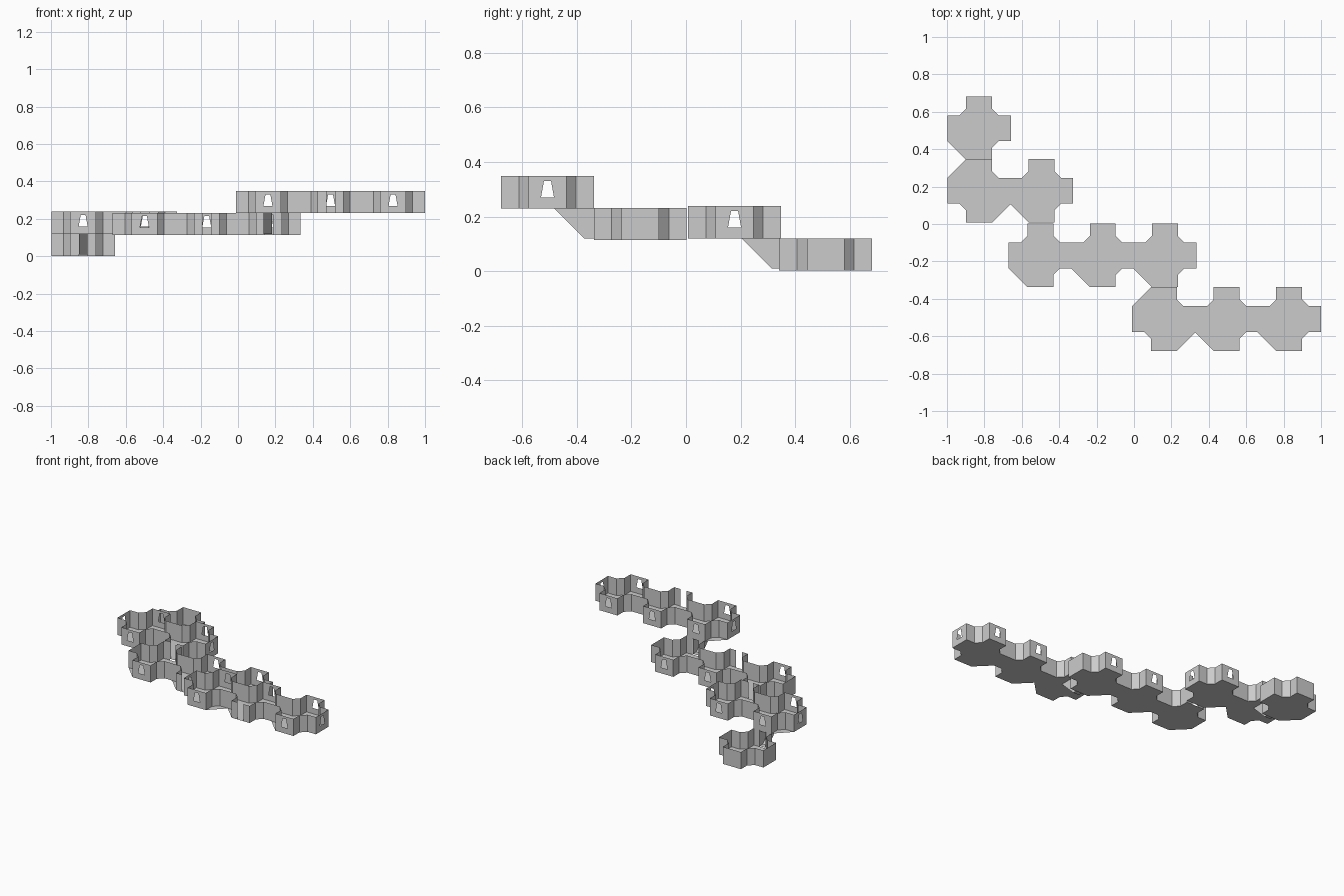
import bpy, bmesh, math
from mathutils import Matrix, Vector

cube = bpy.data.objects.get("Cube")
if cube:
    bpy.data.objects.remove(cube, do_unlink=True)

stone = bpy.data.materials.new("grey_stone")
stone.use_nodes = True
GREY = (0.6, 0.6, 0.6, 1)
stone.diffuse_color = GREY
stone.node_tree.nodes["Principled BSDF"].inputs["Base Color"].default_value = GREY

REACH, ARM, NECK = 0.17, 0.069, 0.105   # arm length, arm half width, chamfer start
TALL = 0.118                            # wall height
SLOT = 0.0225                           # half width of doors and chutes
STAIR = 0.025                           # where the stair hole begins

# opening: bottom half width, top half width, sill, head
OPENINGS = {
    "window": (0.024, 0.013, 0.04, 0.1),
    "notch": (SLOT, SLOT, 0, TALL),
    "doorway": (SLOT, SLOT, 0, 0.108),
}


def face(bm, points):
    bm.faces.new([bm.verts.new(p) for p in points])


def finish(bm, name, location):
    bmesh.ops.remove_doubles(bm, verts=bm.verts, dist=0.0001)
    mesh = bpy.data.meshes.new(name)
    bm.to_mesh(mesh)
    bm.free()
    mesh.materials.append(stone)
    obj = bpy.data.objects.new(name, mesh)
    obj.location = location
    bpy.context.collection.objects.link(obj)


def end_wall(bm, turn, kind):
    """Wall across the end of an arm, with an optional opening."""
    def panel(pairs):
        face(bm, [turn @ Vector((x, REACH, z)) for x, z in pairs])

    if kind == "wall":
        panel([(-ARM, 0), (-ARM, TALL), (ARM, TALL), (ARM, 0)])
        return
    low, high, sill, head = OPENINGS[kind]
    for s in (-1, 1):
        panel([(s * ARM, 0), (s * ARM, TALL), (s * high, head), (s * low, sill)])
    if sill > 0:
        panel([(-ARM, 0), (-low, sill), (low, sill), (ARM, 0)])
    if head < TALL:
        panel([(-high, head), (-ARM, TALL), (ARM, TALL), (high, head)])


def room(name, x, y, z, ends, stair=False):
    """Open-topped cross-shaped room; ends run north, west, south, east."""
    bm = bmesh.new()
    floor = []
    for i, kind in enumerate(ends):
        turn = Matrix.Rotation(i * math.pi / 2, 3, "Z")
        # arm sides and the chamfer leading to the next arm
        path = [(ARM, NECK), (ARM, REACH), (-ARM, REACH), (-ARM, NECK), (-NECK, ARM)]
        path = [turn @ Vector((px, py, 0)) for px, py in path]
        up = Vector((0, 0, TALL))
        for a, b in ((0, 1), (2, 3), (3, 4)):
            face(bm, [path[a], path[b], path[b] + up, path[a] + up])
        if kind != "open":
            end_wall(bm, turn, kind)
        outline = path[:4]
        if stair and i == 0:
            hole = [(SLOT, REACH), (SLOT, STAIR), (-SLOT, STAIR), (-SLOT, REACH)]
            outline[2:2] = [Vector((px, py, 0)) for px, py in hole]
        floor += outline
    face(bm, floor)
    bmesh.ops.triangulate(bm, faces=[f for f in bm.faces if len(f.verts) > 4])
    finish(bm, name, (x, y, z))


def chute(name, x, y, z):
    """Sloping passage below the north arm, down to the next level."""
    bm = bmesh.new()
    drop = -TALL + 0.008
    profile = [(STAIR, 0), (REACH - 0.035, drop), (REACH, drop), (REACH, 0)]
    for s in (-SLOT, SLOT):
        face(bm, [(s, py, pz) for py, pz in profile])
    for (ya, za), (yb, zb) in zip(profile[:2], profile[1:3]):
        face(bm, [(-SLOT, ya, za), (SLOT, ya, za), (SLOT, yb, zb), (-SLOT, yb, zb)])
    finish(bm, name, (x, y, z))


WI, WA, OP, NO, DO = "window", "wall", "open", "notch", "doorway"

# lowest level
room("lower_room", -0.828, 0.512, 0.002, (WA, WA, DO, WA))

# middle level, back pair
room("back_stair_room", -0.828, 0.178, 0.12, (WI, WI, WI, OP), stair=True)
room("back_end_room", -0.495, 0.178, 0.12, (WI, OP, NO, WI))
chute("back_chute", -0.828, 0.178, 0.12)

# middle level, row of three
room("middle_west_room", -0.5, -0.168, 0.114, (NO, WA, WI, OP))
room("middle_room", -0.167, -0.168, 0.114, (WI, OP, NO, OP))
room("middle_east_room", 0.165, -0.168, 0.114, (WI, OP, DO, WA))

# top level, row of three
room("upper_stair_room", 0.16, -0.508, 0.23, (WI, WI, WI, OP), stair=True)
room("upper_room", 0.495, -0.508, 0.23, (WI, OP, NO, OP))
room("upper_end_room", 0.829, -0.508, 0.23, (WI, OP, WI, WI))
chute("upper_chute", 0.16, -0.508, 0.23)
